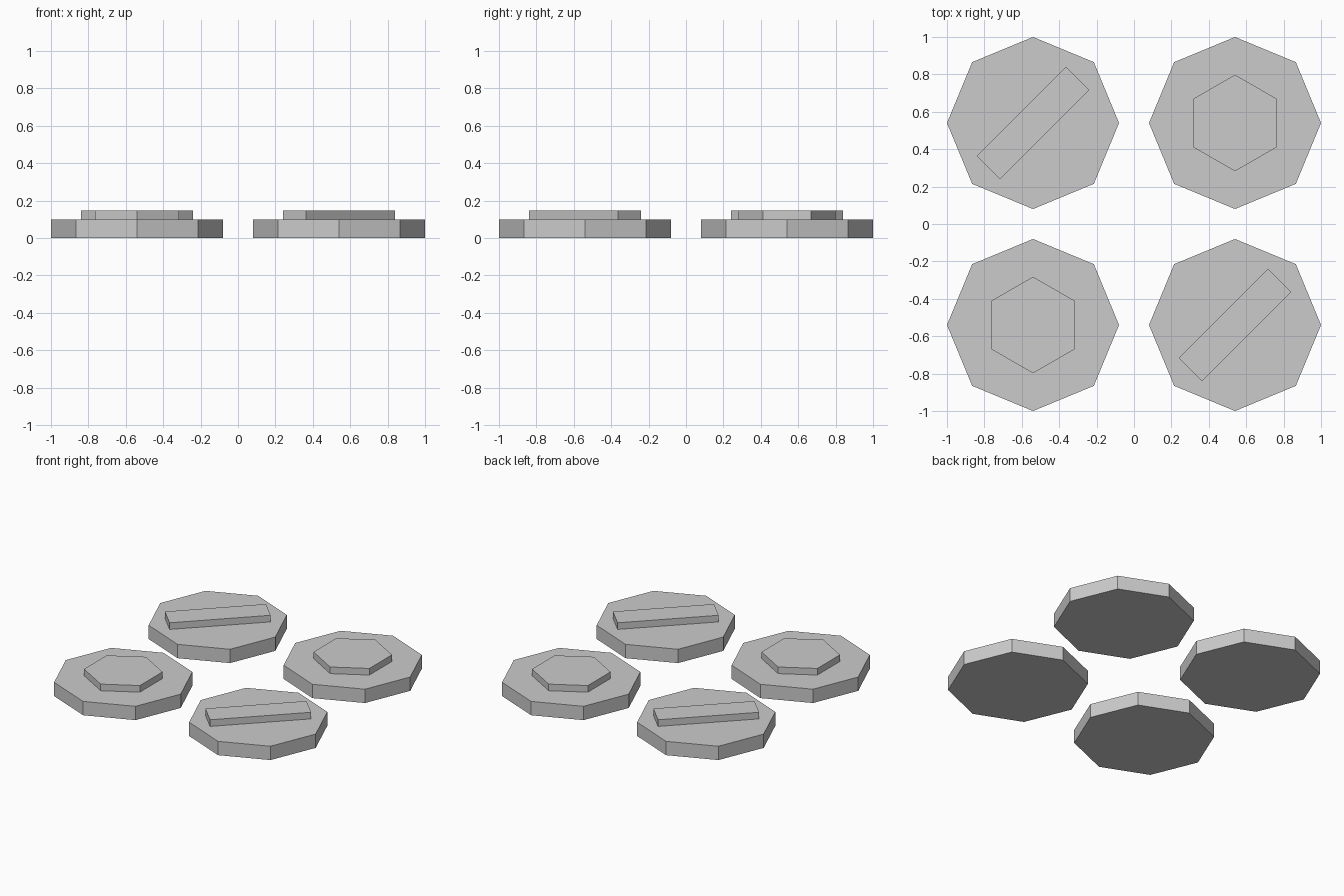
import bpy
from math import radians

cube = bpy.data.objects.get("Cube")
if cube:
    bpy.data.objects.remove(cube, do_unlink=True)

GREY = (0.6, 0.6, 0.6, 1.0)
grey = bpy.data.materials.new("light_grey")
grey.use_nodes = True
grey.diffuse_color = GREY
grey.node_tree.nodes["Principled BSDF"].inputs["Base Color"].default_value = GREY

OFFSET = 0.54      # disc centre distance from each axis
BASE_H = 0.1       # disc thickness
TOP_H = 0.148      # top of the raised details
SINK = 0.01        # overlap of details into the disc


def finish(name):
    obj = bpy.context.object
    obj.name = name
    obj.data.materials.clear()
    obj.data.materials.append(grey)
    return obj


def prism(name, sides, radius, x, y, z0, z1):
    bpy.ops.mesh.primitive_cylinder_add(
        vertices=sides, radius=radius, depth=z1 - z0,
        location=(x, y, (z0 + z1) / 2))
    return finish(name)


def bar(name, x, y, z0, z1):
    bpy.ops.mesh.primitive_cube_add(
        size=1, location=(x, y, (z0 + z1) / 2), rotation=(0, 0, radians(45)))
    obj = finish(name)
    obj.scale = (0.673, 0.177, z1 - z0)
    return obj


# Four octagonal discs: hexagon heads on one diagonal, slot bars on the other
for x_side, x_name in ((-1, "right"), (1, "left")):
    for y_side, y_name in ((-1, "front"), (1, "back")):
        x, y = x_side * OFFSET, y_side * OFFSET
        place = f"{y_name}_{x_name}"
        prism(f"{place}_disc", 8, 0.46, x, y, 0, BASE_H)
        if x_side == y_side:
            prism(f"{place}_hexagon", 6, 0.258, x, y, BASE_H - SINK, TOP_H)
        else:
            bar(f"{place}_bar", x, y, BASE_H - SINK, TOP_H)
